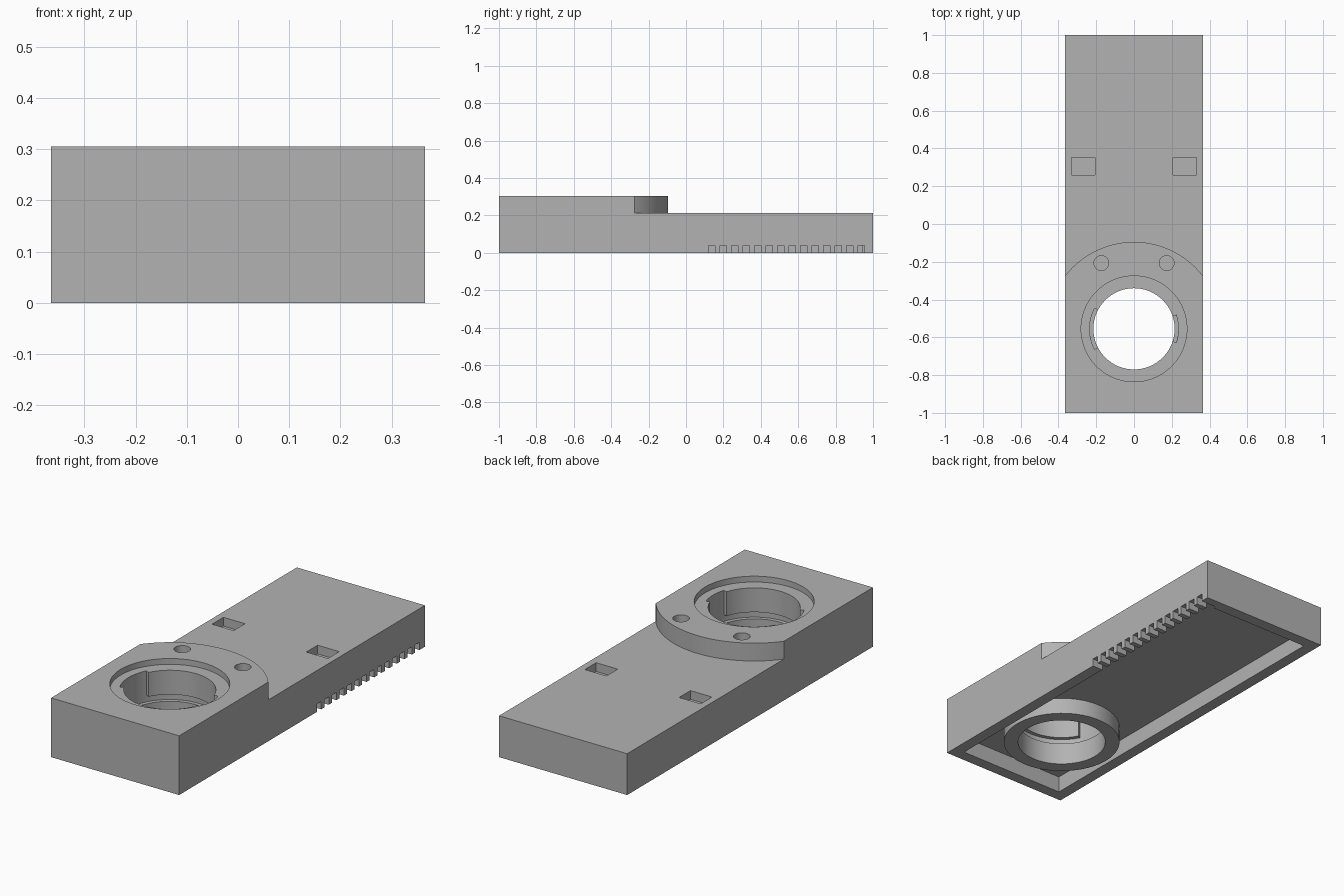
import bpy, bmesh
from math import cos, sin, radians, pi, asin

if "Cube" in bpy.data.objects:
    bpy.data.objects.remove(bpy.data.objects["Cube"], do_unlink=True)

W, H, DECK, CAVITY, WALL = 0.365, 0.305, 0.213, 0.085, 0.06
CY = -0.555                      # centre of the socket
BORE, LIP = 0.215, 0.235

grey = bpy.data.materials.new("plain_grey")
grey.use_nodes = True
colour = (0.45, 0.45, 0.45, 1)
grey.diffuse_color = colour
grey.node_tree.nodes["Principled BSDF"].inputs["Base Color"].default_value = colour


def prism(name, points, z0, z1):
    """Extrude a counter-clockwise outline from z0 to z1."""
    bm = bmesh.new()
    face = bm.faces.new([bm.verts.new((x, y, z0)) for x, y in points])
    top = bmesh.ops.extrude_face_region(bm, geom=[face])["geom"]
    bmesh.ops.translate(bm, vec=(0, 0, z1 - z0),
                        verts=[v for v in top if isinstance(v, bmesh.types.BMVert)])
    bmesh.ops.recalc_face_normals(bm, faces=bm.faces)
    mesh = bpy.data.meshes.new(name)
    bm.to_mesh(mesh)
    bm.free()
    ob = bpy.data.objects.new(name, mesh)
    bpy.context.collection.objects.link(ob)
    mesh.materials.append(grey)
    return ob


def rect(x0, x1, y0, y1):
    return [(x0, y0), (x1, y0), (x1, y1), (x0, y1)]


def arc(x, y, r, a0, a1, n):
    return [(x + r * cos(a0 + (a1 - a0) * i / n), y + r * sin(a0 + (a1 - a0) * i / n))
            for i in range(n + 1)]


def circle(x, y, r, n=96):
    return arc(x, y, r, 0, 2 * pi, n)[:-1]


def cut(target, cutter):
    """Subtract the cutter, bake the result and drop the cutter."""
    cutter.hide_render = True
    mod = target.modifiers.new("cut", 'BOOLEAN')
    mod.operation, mod.solver, mod.object = 'DIFFERENCE', 'EXACT', cutter
    graph = bpy.context.evaluated_depsgraph_get()
    mesh = bpy.data.meshes.new_from_object(target.evaluated_get(graph))
    target.modifiers.clear()
    target.data = mesh
    bpy.data.objects.remove(cutter, do_unlink=True)


# Solid block
body = prism("housing", rect(-W, W, -1, 1), 0, H)

# Lower deck behind the rounded raised head
R = 0.46
a = asin(0.4 / R)
curve = arc(0, CY, R, pi / 2 + a, pi / 2 - a, 64)
cut(body, prism("deck_cutter", curve + [(0.4, 1.1), (-0.4, 1.1)], DECK, 0.5))

# Hollow underside that leaves a hanging collar round the socket
hollow = prism("hollow_cutter", rect(-W + WALL, W - WALL, -1 + WALL, 1 - WALL), -0.1, CAVITY)
cut(hollow, prism("collar", circle(0, CY, 0.285), -0.2, 0.2))
cut(body, hollow)

# Socket: recess, bore and hidden locking groove
cut(body, prism("recess_cutter", circle(0, CY, 0.28), H - 0.03, 0.5))
cut(body, prism("bore_cutter", circle(0, CY, BORE), -0.1, 0.5))
cut(body, prism("groove_cutter", circle(0, CY, LIP), 0.115, 0.15))

# Entry notches, the wider one on the right-hand side of the model
for middle, half in ((180, 27.5), (0, 18)):
    a0, a1 = radians(middle - half), radians(middle + half)
    outline = arc(0, CY, LIP, a0, a1, 16) + arc(0, CY, 0.12, a1, a0, 4)
    cut(body, prism("notch_cutter", outline, 0.13, 0.5))

# Paired screw holes and rectangular pockets
for s in (-1, 1):
    cut(body, prism("hole_cutter", circle(s * 0.173, -0.207, 0.039, 40), 0.205, 0.5))
    x0, x1 = sorted((s * 0.207, s * 0.33))
    cut(body, prism("pocket_cutter", rect(x0, x1, 0.26, 0.352), DECK - 0.045, 0.5))

# Row of vent slots through one side wall
for i in range(14):
    y = 0.12 + i * 0.0615
    cut(body, prism("slot_cutter", rect(W - WALL - 0.03, 0.5, y, y + 0.036), -0.1, 0.04))

# Smooth round walls, crisp edges
bpy.ops.object.select_all(action='DESELECT')
body.select_set(True)
bpy.context.view_layer.objects.active = body
bpy.ops.object.shade_smooth_by_angle(angle=radians(30))
